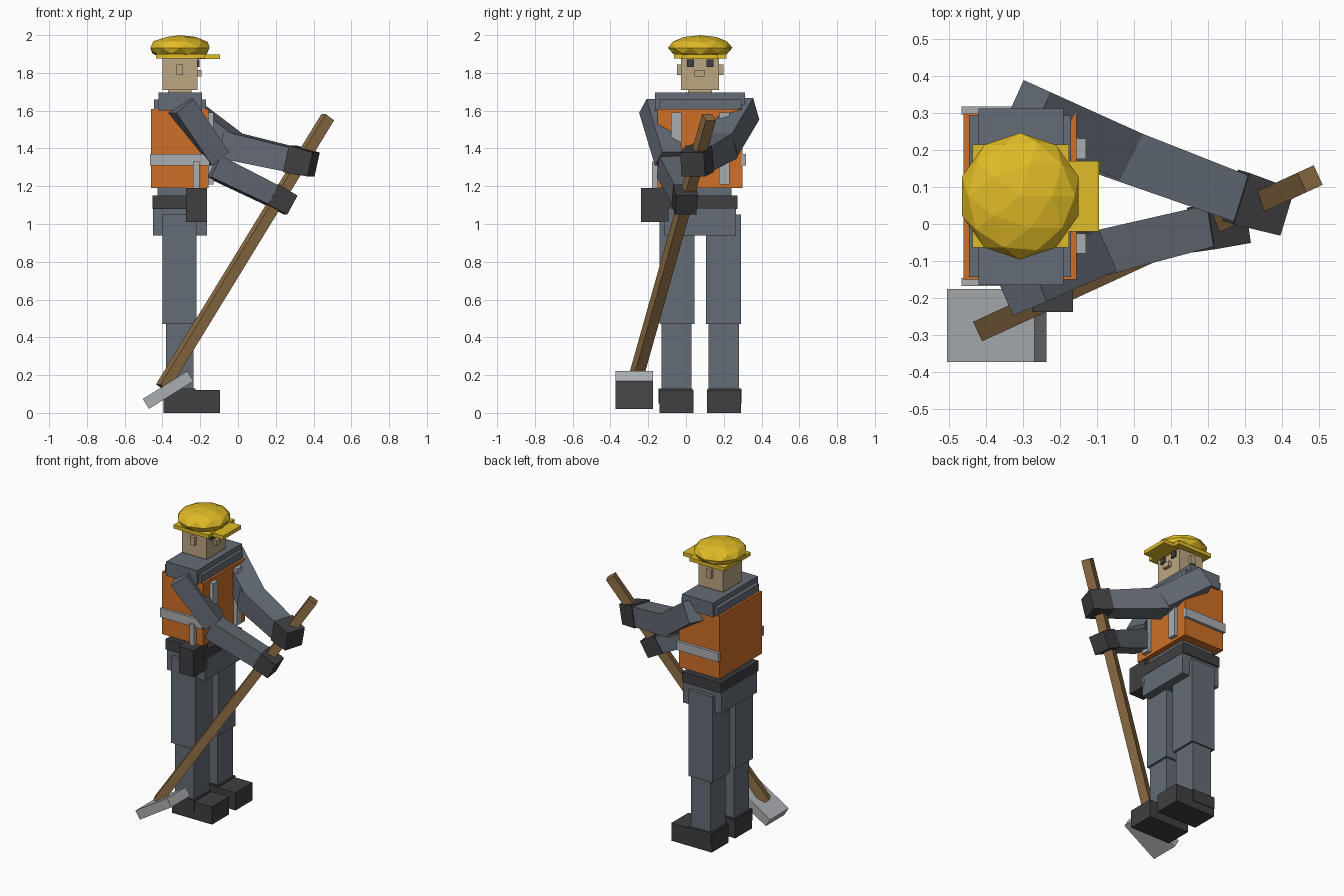
import bpy, bmesh, math
from mathutils import Vector, Matrix

if "Cube" in bpy.data.objects:
    bpy.data.objects.remove(bpy.data.objects["Cube"])


def mat(name, r, g, b):
    m = bpy.data.materials.new(name)
    m.diffuse_color = (r, g, b, 1)
    m.use_nodes = True
    m.node_tree.nodes["Principled BSDF"].inputs["Base Color"].default_value = m.diffuse_color
    return m


CLOTH = mat("cloth", 0.13, 0.15, 0.18)
DARK = mat("dark", 0.05, 0.05, 0.055)
ORANGE = mat("orange", 0.62, 0.16, 0.02)
SKIN = mat("skin", 0.50, 0.38, 0.22)
YELLOW = mat("yellow", 0.75, 0.50, 0.02)
SILVER = mat("silver", 0.40, 0.42, 0.44)
WOOD = mat("wood", 0.28, 0.16, 0.06)
CY = 0.075  # middle of the body in y


def finish(name, bm, material):
    me = bpy.data.meshes.new(name)
    bm.to_mesh(me)
    bm.free()
    me.materials.append(material)
    ob = bpy.data.objects.new(name, me)
    bpy.context.collection.objects.link(ob)
    return ob


def box(name, x, y, z, material, tilt=0):
    """Box from (min, max) ranges, optionally tilted about y."""
    size = [r[1] - r[0] for r in (x, y, z)]
    mid = Vector([(r[0] + r[1]) / 2 for r in (x, y, z)])
    bm = bmesh.new()
    bmesh.ops.create_cube(bm, size=1, matrix=Matrix.Translation(mid)
                          @ Matrix.Rotation(tilt, 4, 'Y') @ Matrix.Diagonal((*size, 1)))
    return finish(name, bm, material)


def pair(name, x, y, z, material):
    """Box and its mirror image across the body's middle plane."""
    box("right_" + name, x, y, z, material)
    box("left_" + name, x, (2 * CY - y[1], 2 * CY - y[0]), z, material)


def beam(name, a, b, w0, w1, material):
    """Square bar from a to b with a level side axis, tapering w0 to w1."""
    a, b = Vector(a), Vector(b)
    d = (b - a).normalized()
    side = Vector((0, 0, 1)).cross(d).normalized()
    up = d.cross(side)
    bm = bmesh.new()
    rings = []
    for p, w in ((a, w0), (b, w1)):
        rings.append([bm.verts.new(p + (side * s + up * t) * w / 2)
                      for s, t in ((-1, -1), (1, -1), (1, 1), (-1, 1))])
    lo, hi = rings
    bm.faces.new(lo[::-1])
    bm.faces.new(hi)
    for i in range(4):
        j = (i + 1) % 4
        bm.faces.new((lo[i], lo[j], hi[j], hi[i]))
    return finish(name, bm, material)


# Legs and boots
pair("boot", (-0.395, -0.095), (-0.14, 0.04), (0, 0.12), DARK)
pair("boot_cuff", (-0.393, -0.225), (-0.145, 0.035), (0.05, 0.13), DARK)
pair("lower_leg", (-0.38, -0.235), (-0.13, 0.03), (0.1, 0.56), CLOTH)
pair("upper_leg", (-0.40, -0.22), (-0.14, 0.045), (0.47, 1.05), CLOTH)

# Hips, belt and pouch
box("pelvis", (-0.45, -0.165), (-0.115, 0.265), (0.94, 1.10), CLOTH)
box("belt", (-0.452, -0.163), (-0.125, 0.273), (1.08, 1.15), DARK)
box("pouch", (-0.275, -0.165), (-0.237, -0.09), (1.01, 1.19), DARK)
box("pouch_tool", (-0.237, -0.203), (-0.18, -0.145), (1.15, 1.33), SILVER)

# Torso and vest
box("waist", (-0.425, -0.19), (-0.09, 0.24), (1.12, 1.25), CLOTH)
box("vest", (-0.46, -0.155), (-0.15, 0.298), (1.19, 1.61), ORANGE)
box("chest", (-0.445, -0.17), (-0.143, 0.293), (1.50, 1.66), CLOTH)
box("shoulders", (-0.42, -0.19), (-0.165, 0.312), (1.60, 1.695), CLOTH)
pair("side_stripe", (-0.465, -0.15), (-0.167, -0.145), (1.31, 1.37), SILVER)
pair("chest_stripe", (-0.16, -0.13), (-0.08, -0.025), (1.21, 1.59), SILVER)

# Head
box("neck", (-0.37, -0.245), (0.01, 0.138), (1.68, 1.75), SKIN)
box("head", (-0.40, -0.215), (-0.027, 0.175), (1.71, 1.90), SKIN)
box("nose", (-0.22, -0.194), (0.045, 0.098), (1.78, 1.815), SKIN)
pair("ear", (-0.325, -0.29), (-0.048, -0.02), (1.79, 1.845), SKIN)
pair("eye", (-0.22, -0.205), (0.005, 0.042), (1.83, 1.87), DARK)

# Hard hat
bm = bmesh.new()
bmesh.ops.create_icosphere(bm, subdivisions=2, radius=1)
for v in bm.verts:
    v.co = Vector((v.co.x * 0.165 - 0.307, v.co.y * 0.171 + CY, v.co.z * 0.067 + 1.933))
finish("hat_dome", bm, YELLOW)
box("hat_rim", (-0.435, -0.175), (-0.064, 0.214), (1.875, 1.90), YELLOW)
box("hat_brim", (-0.24, -0.095), (-0.02, 0.17), (1.873, 1.898), YELLOW)

# Arms gripping the shovel
beam("right_upper_arm", (-0.305, -0.172, 1.625), (-0.115, -0.09, 1.345), 0.123, 0.12, CLOTH)
beam("right_forearm", (-0.13, -0.088, 1.305), (0.185, -0.01, 1.15), 0.125, 0.113, CLOTH)
beam("right_glove", (0.18, -0.012, 1.155), (0.28, 0.002, 1.10), 0.122, 0.115, DARK)
beam("left_upper_arm", (-0.29, 0.308, 1.61), (-0.04, 0.195, 1.42), 0.14, 0.14, CLOTH)
beam("left_forearm", (-0.065, 0.20, 1.42), (0.28, 0.072, 1.342), 0.145, 0.13, CLOTH)
beam("left_glove", (0.275, 0.073, 1.345), (0.40, 0.035, 1.315), 0.145, 0.13, DARK)

# Shovel
beam("shovel_handle", (-0.40, -0.28, 0.135), (0.475, 0.122, 1.565), 0.058, 0.058, WOOD)
box("shovel_blade", (-0.509, -0.231), (-0.372, -0.175), (0.09, 0.152), SILVER,
    tilt=math.radians(-32))
